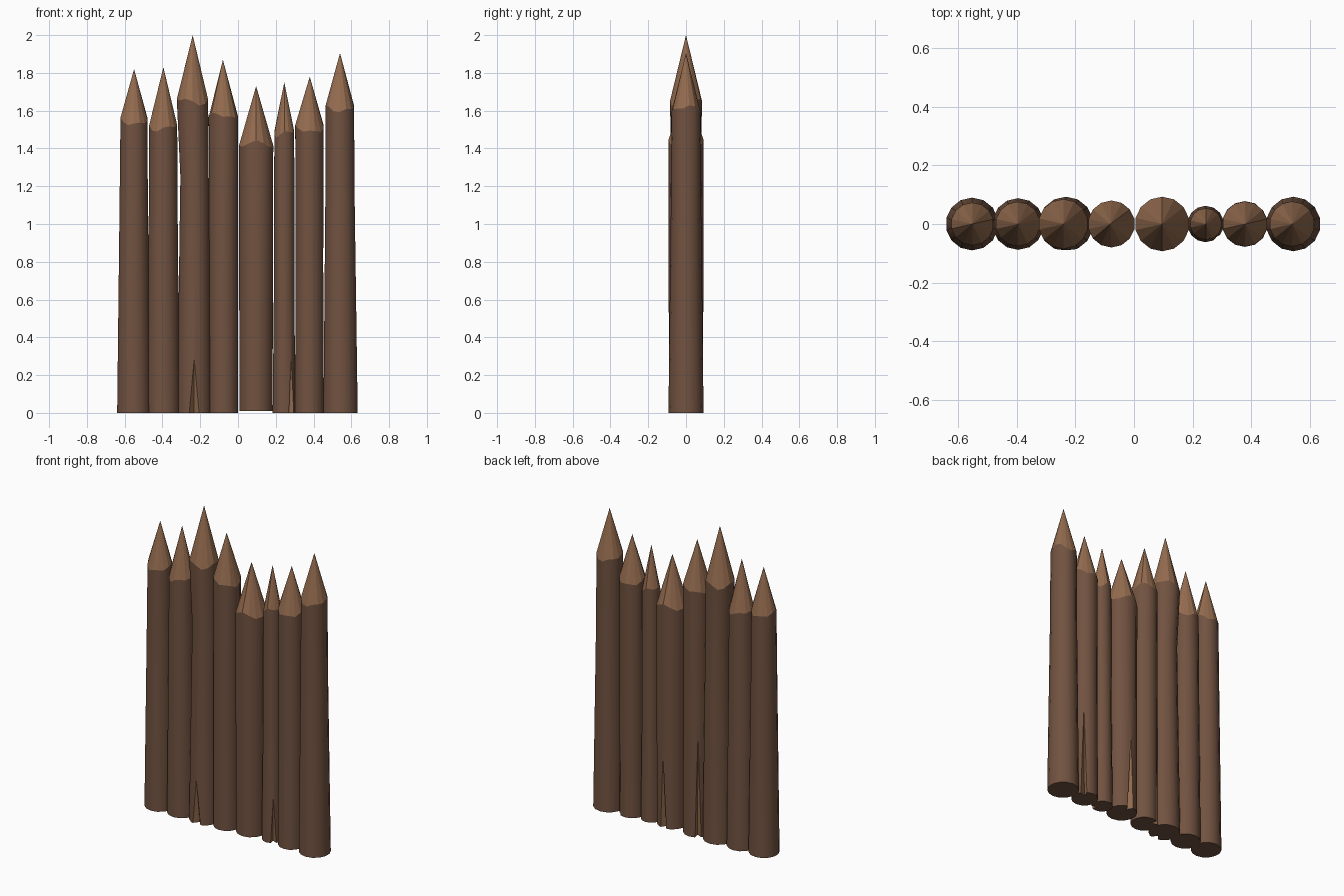
import bpy, bmesh, math, random

if "Cube" in bpy.data.objects:
    bpy.data.objects.remove(bpy.data.objects["Cube"])

random.seed(4)
SIDES = 14


def material(name, rgb):
    m = bpy.data.materials.new(name)
    m.diffuse_color = (*rgb, 1)
    m.use_nodes = True
    m.node_tree.nodes["Principled BSDF"].inputs["Base Color"].default_value = m.diffuse_color
    return m


BARK = material("dark bark", (0.165, 0.085, 0.052))
CUT = material("cut wood", (0.295, 0.148, 0.078))


def make_object(name, bm):
    bmesh.ops.recalc_face_normals(bm, faces=bm.faces)
    me = bpy.data.meshes.new(name)
    bm.to_mesh(me)
    bm.free()
    me.materials.append(BARK)
    me.materials.append(CUT)
    ob = bpy.data.objects.new(name, me)
    bpy.context.collection.objects.link(ob)
    return ob


# Log with a wavy shoulder line and a whittled, faceted point
def stake(name, rings, tip, z0):
    bm = bmesh.new()
    p1, p2 = random.uniform(0, 6.28), random.uniform(0, 6.28)
    loops = []
    for k, (x, r, z) in enumerate(rings):
        last = k == len(rings) - 1
        loop = []
        for i in range(SIDES):
            a = 2 * math.pi * (i + 0.5) / SIDES
            wave = 0.014 * math.sin(2 * a + p1) + 0.01 * math.sin(4 * a + p2)
            loop.append(bm.verts.new((x + r * math.cos(a), r * math.sin(a),
                                      z + (wave if last else 0))))
        loops.append(loop)
    top = bm.verts.new((tip[0], 0, tip[1]))
    bm.faces.new(loops[0][::-1])
    for i in range(SIDES):
        j = (i + 1) % SIDES
        for lo, hi in zip(loops, loops[1:]):
            bm.faces.new((lo[i], lo[j], hi[j], hi[i]))
        bm.faces.new((loops[-1][i], loops[-1][j], top)).material_index = 1
    return make_object(name, bm)


# V-shaped split running up from the foot of a stake
def split(ob, x, r, azimuth, height, half_width, depth):
    a = math.radians(azimuth)

    def point(out, side, z):
        return (x + out * math.cos(a) - side * math.sin(a),
                out * math.sin(a) + side * math.cos(a), z)
    bm = bmesh.new()
    z = -0.01
    vs = [bm.verts.new(p) for p in (
        point(r - depth, 0, z), point(r + 0.02, half_width * 1.3, z),
        point(r + 0.02, -half_width * 1.3, z), point(r + 0.002, 0, height))]
    for tri in ((0, 1, 2), (0, 1, 3), (1, 2, 3), (2, 0, 3)):
        bm.faces.new([vs[i] for i in tri]).material_index = 1
    cutter = make_object("split_cutter", bm)
    cutter.hide_render = True
    mod = ob.modifiers.new("split", 'BOOLEAN')
    mod.operation = 'DIFFERENCE'
    mod.solver = 'EXACT'
    mod.object = cutter
    bpy.context.view_layer.update()
    dg = bpy.context.evaluated_depsgraph_get()
    me = bpy.data.meshes.new_from_object(ob.evaluated_get(dg))
    ob.modifiers.clear()
    ob.data = me
    bpy.data.objects.remove(cutter)


# name: rings of (x, radius, z), tip (x, z), split (azimuth, height, half width, depth)
STAKES = [
    ([(-0.552, 0.090, 0), (-0.552, 0.077, 1.1), (-0.551, 0.073, 1.54)], (-0.55, 1.82), None),
    ([(-0.395, 0.088, 0), (-0.396, 0.078, 1.1), (-0.396, 0.076, 1.51)], (-0.395, 1.83), None),
    ([(-0.232, 0.093, 0), (-0.230, 0.077, 1.25), (-0.241, 0.085, 1.65)], (-0.24, 2.0), (270, 0.33, 0.037, 0.04)),
    ([(-0.077, 0.080, 0), (-0.077, 0.078, 1.1), (-0.077, 0.080, 1.57)], (-0.08, 1.87), (130, 0.75, 0.022, 0.04)),
    ([(0.095, 0.090, 0.01), (0.096, 0.092, 0.8), (0.096, 0.093, 1.42)], (0.096, 1.73), (87, 0.50, 0.028, 0.04)),
    ([(0.244, 0.062, 0), (0.244, 0.056, 0.6), (0.245, 0.054, 1.48)], (0.245, 1.75), (310, 0.35, 0.022, 0.035)),
    ([(0.378, 0.078, 0), (0.378, 0.075, 0.8), (0.378, 0.077, 1.50)], (0.38, 1.78), (47, 0.68, 0.022, 0.04)),
    ([(0.543, 0.093, 0), (0.540, 0.080, 1.1), (0.539, 0.077, 1.61)], (0.54, 1.905), None),
]

for n, (rings, tip, cut) in enumerate(STAKES, 1):
    ob = stake(f"stake_{n}", rings, tip, rings[0][2])
    if cut:
        split(ob, rings[0][0], rings[0][1], *cut)
    # Smooth bark, flat whittled faces and flat foot
    for f in ob.data.polygons:
        f.use_smooth = f.material_index == 0 and abs(f.normal.z) < 0.5
